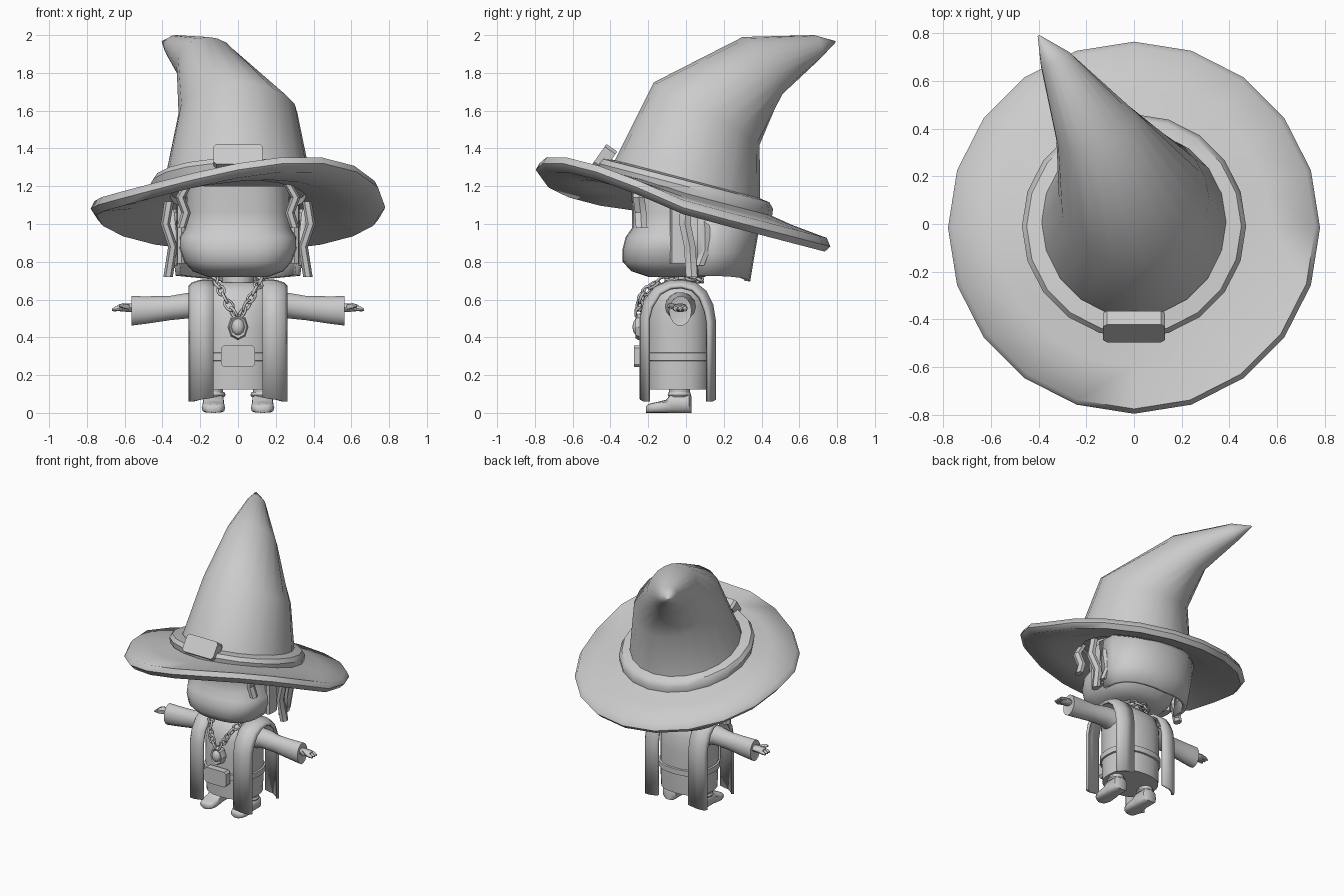
import bpy, bmesh, math
from mathutils import Vector, Matrix

cube = bpy.data.objects.get("Cube")
if cube:
    bpy.data.objects.remove(cube)

grey = bpy.data.materials.new("plain grey")
grey.use_nodes = True
GREY = (0.6, 0.6, 0.6, 1)
grey.diffuse_color = GREY
grey.node_tree.nodes["Principled BSDF"].inputs["Base Color"].default_value = GREY
SIDES = (("right", -1), ("left", 1))


def finish(name, bm, angle=40):
    bmesh.ops.recalc_face_normals(bm, faces=bm.faces)
    mesh = bpy.data.meshes.new(name)
    bm.to_mesh(mesh)
    bm.free()
    mesh.materials.append(grey)
    mesh.shade_smooth()
    mesh.set_sharp_from_angle(angle=math.radians(angle))
    obj = bpy.data.objects.new(name, mesh)
    bpy.context.collection.objects.link(obj)
    return obj


def ring(c, u, v, n=16, power=1.0):
    """Closed (super)ellipse around c, spanned by u and v."""
    def soft(t):
        return math.copysign(abs(t) ** power, t)
    c, u, v = Vector(c), Vector(u), Vector(v)
    angles = [2 * math.pi * i / n for i in range(n)]
    return [c + u * soft(math.cos(a)) + v * soft(math.sin(a)) for a in angles]


def flat_ring(x, y, z, rx, ry, n=16, power=1.0):
    return ring((x, y, z), (rx, 0, 0), (0, ry, 0), n, power)


def loft(name, rings, caps=True, closed=True, loop=False, angle=40):
    """Skin a list of equal point rows."""
    bm = bmesh.new()
    rows = [[bm.verts.new(p) for p in r] for r in rings]
    n = len(rows[0])
    pairs = list(zip(rows, rows[1:])) + ([(rows[-1], rows[0])] if loop else [])
    for a, b in pairs:
        for i in range(n if closed else n - 1):
            j = (i + 1) % n
            bm.faces.new((a[i], a[j], b[j], b[i]))
    if caps and closed and not loop:
        bm.faces.new(rows[0])
        bm.faces.new(rows[-1])
    return finish(name, bm, angle)


def thicken(obj, amount, offset=0):
    mod = obj.modifiers.new("thickness", "SOLIDIFY")
    mod.thickness, mod.offset = amount, offset


def plate(name, centre, w, h, depth, tilt=0):
    """Octagonal buckle with clipped corners."""
    k = min(w, h) * 0.25
    outline = [(w - k, h), (w, h - k), (w, k - h), (w - k, -h)]
    outline += [(-x, -z) for x, z in outline]
    turn = Matrix.Translation(centre) @ Matrix.Rotation(tilt, 4, "X")
    return loft(name, [[turn @ Vector((x, y, z)) for x, z in outline]
                       for y in (-depth / 2, depth / 2)], angle=30)


# Hat: wavy tilted brim, band, buckle and bent cone
def hat_ring(r, z, wave=0.0, n=20):
    pts = flat_ring(0, -0.02 * r, 0, r, r, n)
    return [Vector((p.x, p.y, z - 0.26 * p.y + wave * p.x * max(0, -p.y))) for p in pts]


loft("hat_brim", [hat_ring(0.36, 1.14), hat_ring(0.55, 1.08, 0.16), hat_ring(0.75, 1.045, 0.24),
                  hat_ring(0.78, 1.08, 0.24), hat_ring(0.76, 1.12, 0.24),
                  hat_ring(0.58, 1.14, 0.16), hat_ring(0.36, 1.18)], loop=True, angle=60)
loft("hat_band", [hat_ring(0.38, 1.16), hat_ring(0.465, 1.16), hat_ring(0.47, 1.2),
                  hat_ring(0.45, 1.23), hat_ring(0.38, 1.24)], loop=True)
plate("hat_buckle", (0, -0.43, 1.35), 0.13, 0.065, 0.07, math.radians(-35))

cone = [hat_ring(0.40, 1.17),
        ring((0, 0.11, 1.585), (0.315, 0, 0), (0, 0.28, -0.165), 20),
        ring((-0.16, 0.40, 1.835), (0.165, 0.05, 0), (0, 0.10, -0.155), 20),
        ring((-0.33, 0.69, 1.935), (0.06, 0.03, 0), (0, 0.01, -0.065), 20),
        ring((-0.4, 0.79, 1.965), (0.004, 0.002, 0), (0, 0.001, -0.004), 20)]
loft("hat_cone", cone, angle=70)

# Head: broad lower face under a recessed brow area
profile = [(0.72, 0.16, -0.20, 0.10), (0.75, 0.24, -0.29, 0.16), (0.80, 0.285, -0.335, 0.2),
           (0.87, 0.31, -0.335, 0.22), (0.93, 0.31, -0.32, 0.23), (0.98, 0.28, -0.285, 0.24),
           (1.06, 0.28, -0.285, 0.25), (1.2, 0.27, -0.29, 0.22)]
loft("head", [flat_ring(0, (f + b) / 2, z, w, (b - f) / 2, 28, 0.75)
              for z, w, f, b in profile], angle=60)
loft("neck", [flat_ring(0, -0.03, z, 0.085, 0.085, 14) for z in (0.62, 0.75)])

# Back hair: open half shell
rows = []
for z, rx, ry in ((0.70, 0.30, 0.31), (0.85, 0.315, 0.335), (1.08, 0.34, 0.375)):
    row = []
    for i in range(13):
        a = math.pi * i / 12
        dip = 0.03 * abs(math.cos(a)) if z < 0.8 else 0
        row.append((rx * math.cos(a), 0.06 + (ry - 0.06) * math.sin(a) ** 0.7, z + dip))
    rows.append(row)
thicken(loft("back_hair", rows, closed=False), 0.03, 1)


# Hair locks
def lock(name, path, rx, ry):
    loft(name, [flat_ring(x, y, z, rx, ry, 6) for x, y, z in path], angle=35)


for side, s in SIDES:
    lock(side + "_long_lock", [(s * 0.365, 0.0, 1.12), (s * 0.385, -0.005, 1.0),
                               (s * 0.345, 0.02, 0.88), (s * 0.37, 0.03, 0.72)], 0.025, 0.035)
    lock(side + "_rear_lock", [(s * 0.33, 0.09, 1.06), (s * 0.345, 0.1, 0.98),
                               (s * 0.325, 0.1, 0.86), (s * 0.34, 0.07, 0.78)], 0.022, 0.03)
    lock(side + "_temple_lock", [(s * 0.26, -0.25, 1.22), (s * 0.305, -0.25, 1.14),
                                 (s * 0.275, -0.24, 1.06), (s * 0.3, -0.235, 0.98)], 0.025, 0.035)
    loft(side + "_side_hair", [flat_ring(s * 0.3, -0.03, z, 0.025, 0.055, 8, 0.6)
                               for z in (0.79, 1.1)])

# Tunic and belt
tunic = [(0.125, 0.195, 0.17), (0.27, 0.2, 0.175), (0.45, 0.2, 0.175),
         (0.56, 0.205, 0.165), (0.64, 0.19, 0.135), (0.69, 0.11, 0.08)]
loft("tunic", [flat_ring(0, -0.04, z, rx, ry, 24, 0.85) for z, rx, ry in tunic], angle=50)
loft("belt", [flat_ring(0, -0.04, z, r, r - 0.025, 24, 0.85)
              for z, r in ((0.272, 0.19), (0.277, 0.212), (0.318, 0.212), (0.323, 0.19))], loop=True)
plate("belt_buckle", (0, -0.25, 0.3), 0.09, 0.058, 0.05)

# Stole bands running over each shoulder
drape = [(-0.235, 0.06), (-0.235, 0.5), (-0.215, 0.59), (-0.16, 0.66), (-0.09, 0.69),
         (-0.02, 0.695), (0.05, 0.68), (0.1, 0.64), (0.135, 0.57), (0.15, 0.48), (0.15, 0.06)]
for side, s in SIDES:
    rows = []
    for y, z in drape:
        row = []
        for x, pull, drop in ((0.13, 0, 0.02), (0.2, 0.0, 0.01), (0.24, 0.09, 0), (0.255, 0.2, 0)):
            lift = drop if z < 0.1 else -pull * 0.15 * (z > 0.55)
            row.append((s * x, -0.04 + (y + 0.04) * (1 - pull), z + lift))
        rows.append(row)
    thicken(loft(side + "_stole", rows, closed=False, angle=60), 0.02)

    # Arm: flared sleeve, palm, fingers and thumb
    sleeve = [(0.16, 0.56, 0.085, 0.08), (0.25, 0.57, 0.07, 0.07), (0.36, 0.555, 0.055, 0.066),
              (0.48, 0.545, 0.058, 0.074), (0.565, 0.54, 0.06, 0.08), (0.56, 0.545, 0.045, 0.062)]
    loft(side + "_sleeve", [ring((s * x, -0.03, z), (0, ry, 0), (0, 0, rz), 14)
                            for x, z, ry, rz in sleeve])
    palm = [(0.53, 0.022, 0.02), (0.58, 0.036, 0.024), (0.625, 0.038, 0.02), (0.64, 0.03, 0.012)]
    loft(side + "_palm", [ring((s * x, -0.03, 0.557), (0, ry, 0), (0, 0, rz), 10)
                          for x, ry, rz in palm])
    for k in range(3):
        y = -0.055 + 0.025 * k
        loft(side + "_finger_%d" % (k + 1),
             [ring((s * x, y, z), (0, r, 0), (0, 0, r), 8)
              for x, z, r in ((0.61, 0.556, 0.013), (0.65, 0.55, 0.013), (0.668, 0.545, 0.006))])
    loft(side + "_thumb", [ring((s * x, y, z), (0, r, 0), (0, 0, r), 8)
                           for x, y, z, r in ((0.575, -0.055, 0.56, 0.016),
                                              (0.61, -0.085, 0.567, 0.014),
                                              (0.63, -0.092, 0.567, 0.006))])

    # Leg and shoe
    cx = s * 0.13
    loft(side + "_leg", [flat_ring(cx, -0.035, z, 0.05, 0.055, 12) for z in (0.08, 0.2)])
    loft(side + "_ankle_cuff", [flat_ring(cx, -0.035, z, r, r, 14)
                                for z, r in ((0.085, 0.058), (0.095, 0.064), (0.11, 0.058))])
    shoe = [(0.028, 0.035, 0.09), (0.015, 0.056, 0.1), (-0.08, 0.057, 0.1), (-0.105, 0.058, 0.07),
            (-0.165, 0.062, 0.055), (-0.2, 0.05, 0.047), (-0.212, 0.025, 0.035)]
    loft(side + "_shoe", [ring((cx, y, h / 2), (w, 0, 0), (0, 0, h / 2), 12, 0.6)
                          for y, w, h in shoe], angle=50)


# Chain: alternating links along a path round the neck
def link(name, a, b, twist):
    bpy.ops.mesh.primitive_torus_add(major_segments=10, minor_segments=5,
                                     major_radius=0.024, minor_radius=0.008)
    obj = bpy.context.object
    obj.name = name
    a, b = Vector(a), Vector(b)
    spin = (b - a).to_track_quat("X", "Z").to_matrix().to_4x4()
    obj.matrix_world = (Matrix.Translation((a + b) / 2) @ spin @ Matrix.Rotation(twist, 4, "X")
                        @ Matrix.Diagonal((0.85 * (b - a).length / 0.036, 0.9, 1, 1)).normalized()
                        @ Matrix.Diagonal((1.25, 0.85, 1, 1)))
    obj.data.materials.append(grey)
    obj.data.shade_smooth()


half = [(0.012, -0.25, 0.51), (0.035, -0.25, 0.55), (0.06, -0.24, 0.59), (0.08, -0.225, 0.63),
        (0.1, -0.19, 0.665), (0.115, -0.15, 0.69), (0.12, -0.1, 0.71), (0.12, -0.05, 0.715),
        (0.11, 0.0, 0.715), (0.08, 0.045, 0.71), (0.04, 0.07, 0.705), (0, 0.075, 0.7)]
for side, s in SIDES:
    path = [(s * x, y, z) for x, y, z in half]
    for i, (a, b) in enumerate(zip(path, path[1:])):
        link("%s_chain_link_%d" % (side, i + 1), a, b, math.radians(30 + 90 * (i % 2)))

# Pendant: faceted frame with a domed stone
frame = [(-0.22, 1.0), (-0.25, 1.0), (-0.268, 0.85), (-0.26, 0.66)]
loft("pendant_frame", [ring((0, y, 0.455), (0.055 * k, 0, 0), (0, 0, 0.07 * k), 8)
                       for y, k in frame], angle=25)
loft("pendant_stone", [ring((0, y, 0.455), (0.036 * k, 0, 0), (0, 0, 0.047 * k), 12)
                       for y, k in ((-0.25, 1), (-0.268, 0.9), (-0.28, 0.5), (-0.283, 0.1))], angle=60)
